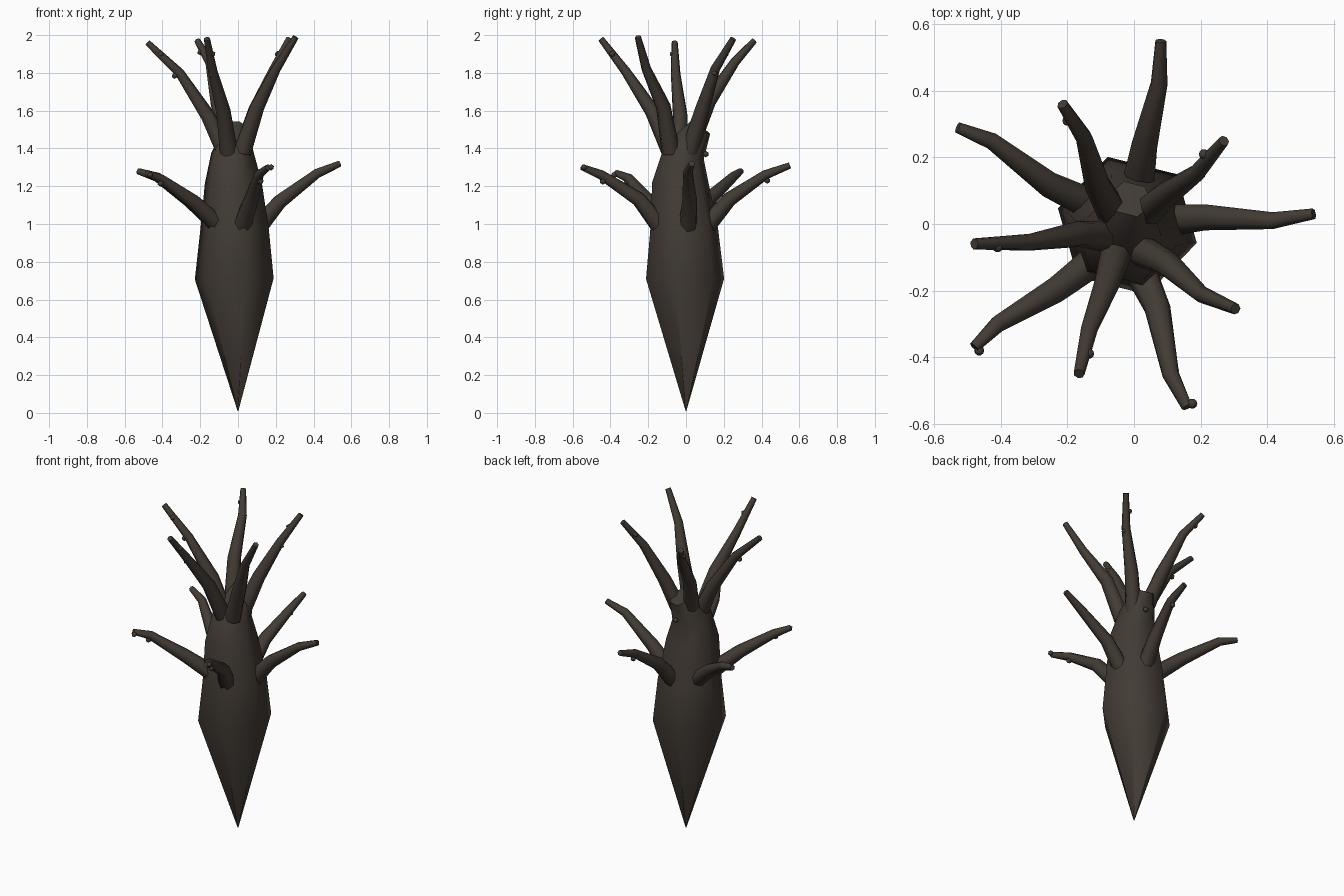
import bpy, bmesh, math
from mathutils import Vector

cube = bpy.data.objects.get("Cube")
if cube:
    bpy.data.objects.remove(cube)

# Single dark bark colour
bark = bpy.data.materials.new("dark_bark")
bark.use_nodes = True
colour = (0.055, 0.044, 0.035, 1)
bark.diffuse_color = colour
bsdf = bark.node_tree.nodes["Principled BSDF"]
bsdf.inputs["Base Color"].default_value = colour
bsdf.inputs["Roughness"].default_value = 0.9


def finish(bm, name, angle):
    bmesh.ops.recalc_face_normals(bm, faces=bm.faces)
    mesh = bpy.data.meshes.new(name)
    bm.to_mesh(mesh)
    bm.free()
    mesh.materials.append(bark)
    obj = bpy.data.objects.new(name, mesh)
    bpy.context.collection.objects.link(obj)
    bpy.ops.object.select_all(action='DESELECT')
    obj.select_set(True)
    bpy.context.view_layer.objects.active = obj
    bpy.ops.object.shade_smooth_by_angle(angle=math.radians(angle))


def tube(name, path, radii, sides, turn=0.0, angle=62):
    """Loft polygon rings along a path, each square to the path."""
    pts = [Vector(p) for p in path]
    bm = bmesh.new()
    rings = []
    for i, (p, r) in enumerate(zip(pts, radii)):
        before, after = pts[max(i - 1, 0)], pts[min(i + 1, len(pts) - 1)]
        spin = Vector((0, 0, 1)).rotation_difference(after - before)
        ring = []
        for k in range(sides):
            a = turn + math.tau * k / sides
            ring.append(bm.verts.new(p + spin @ Vector((r * math.cos(a), r * math.sin(a), 0))))
        rings.append(ring)
    for a, b in zip(rings, rings[1:]):
        for k in range(sides):
            n = (k + 1) % sides
            bm.faces.new((a[k], a[n], b[n], b[k]))
    bm.faces.new(rings[0][::-1])
    bm.faces.new(rings[-1])
    finish(bm, name, angle)


# Trunk: six-sided spike, swelling, then leaning back to a cut top
tube("trunk",
     [(0, 0, .01), (-.02, -.005, .71), (-.018, -.01, .97),
      (-.025, -.03, 1.22), (-.03, -.01, 1.38), (-.01, .075, 1.51)],
     [.002, .215, .187, .155, .115, .065], 6, math.radians(-14), 65)

# Lower ring of spreading branches
lower = {
    "left": [(.11, .01, .99), (.22, .02, 1.12), (.42, .01, 1.27), (.54, .03, 1.32)],
    "back": [(.01, .11, .99), (.03, .23, 1.13), (.075, .42, 1.26), (.08, .55, 1.31)],
    "back_right": [(-.11, .05, 1.0), (-.26, .12, 1.13), (-.43, .25, 1.25), (-.53, .29, 1.28)],
    "front_right": [(-.11, -.1, 1.0), (-.24, -.2, 1.12), (-.41, -.3, 1.24), (-.48, -.37, 1.27)],
    "front": [(.02, -.14, .99), (.07, -.25, 1.13), (.11, -.45, 1.26), (.16, -.55, 1.3)],
}
# Crown of rising branches
upper = {
    "right": [(-.06, -.04, 1.36), (-.16, -.03, 1.57), (-.31, -.055, 1.8), (-.48, -.06, 1.96)],
    "back_right": [(-.05, .01, 1.38), (-.11, .12, 1.65), (-.15, .26, 1.86), (-.215, .36, 1.97)],
    "back_left": [(.02, .02, 1.38), (.09, .085, 1.6), (.19, .155, 1.82), (.27, .25, 1.98)],
    "front_left": [(.02, -.08, 1.38), (.1, -.12, 1.62), (.2, -.21, 1.82), (.305, -.255, 1.99)],
    "front_right": [(-.05, -.08, 1.38), (-.08, -.18, 1.6), (-.135, -.32, 1.81), (-.165, -.45, 1.98)],
}
for tier, group in (("lower", lower), ("upper", upper)):
    for side, path in group.items():
        tube(f"{tier}_branch_{side}", path, [.05, .04, .026, .017], 7)

# Small knobs on the trunk and branches
knobs = [(0, .105, 1.37), (-.335, -.06, 1.785), (-.41, -.315, 1.215),
         (.07, .43, 1.23), (.12, -.44, 1.225), (-.14, -.32, 1.79),
         (.195, -.2, 1.795), (.2, .15, 1.8), (.21, .21, 1.9),
         (-.2, .31, 1.91), (-.135, -.39, 1.9), (-.41, -.07, 1.9),
         (.175, -.54, 1.3), (-.465, -.38, 1.26)]
for i, place in enumerate(knobs):
    bm = bmesh.new()
    bmesh.ops.create_icosphere(bm, subdivisions=1, radius=.017)
    bmesh.ops.translate(bm, verts=bm.verts, vec=place)
    finish(bm, f"knob_{i + 1}", 50)
